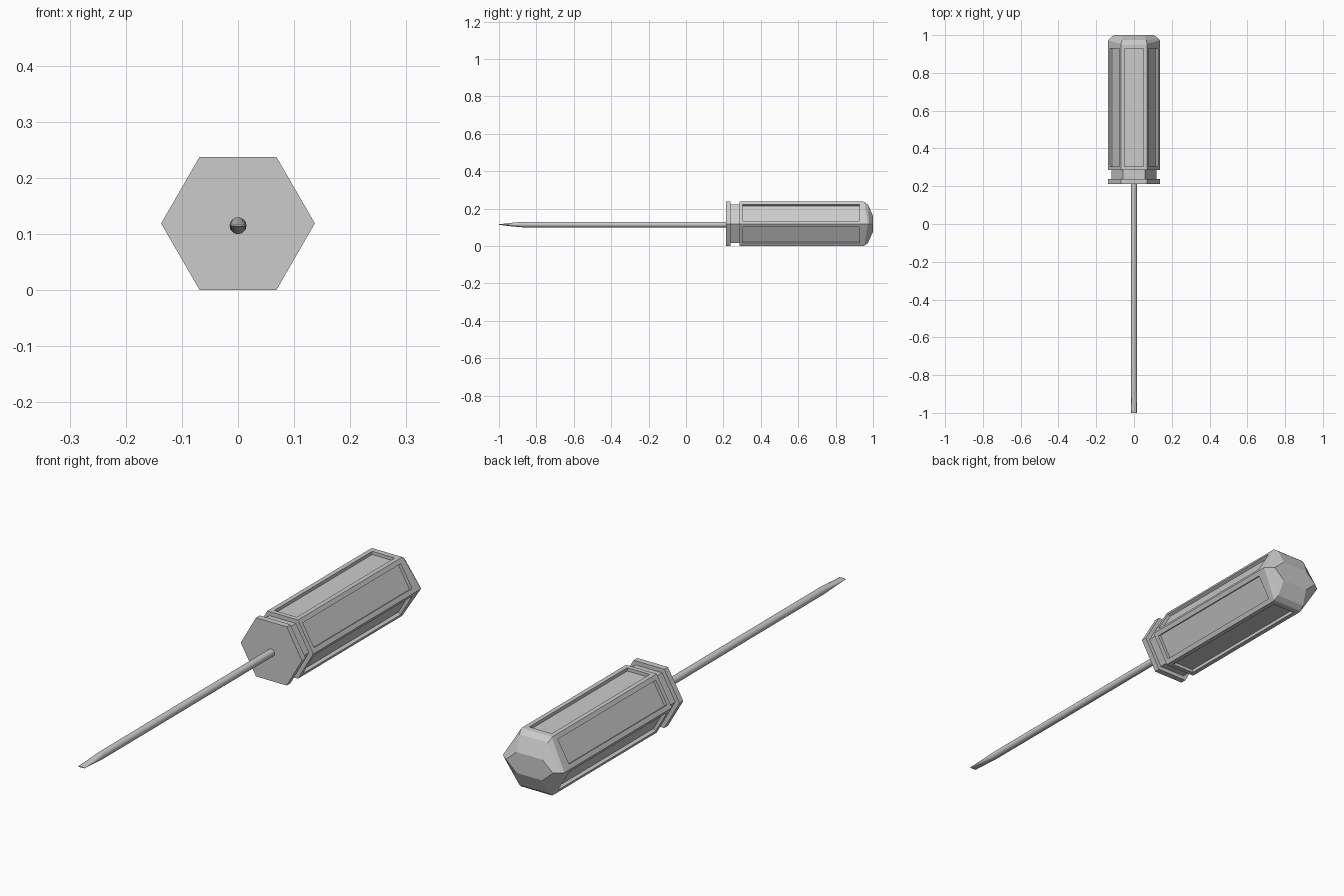
import bpy, bmesh, math

if "Cube" in bpy.data.objects:
    bpy.data.objects.remove(bpy.data.objects["Cube"])

ZC = 0.119       # handle axis height
R = 0.137        # handle corner radius


def hex_ring(r, y):
    return [(r * math.cos(i * math.pi / 3), y, ZC + r * math.sin(i * math.pi / 3))
            for i in range(6)]


def cap_ring(side_x, side_y, top_x, top_z, top_y):
    return [(side_x, side_y, ZC), (top_x, top_y, ZC + top_z), (-top_x, top_y, ZC + top_z),
            (-side_x, side_y, ZC), (-top_x, top_y, ZC - top_z), (top_x, top_y, ZC - top_z)]


def loft(bm, rings):
    loops = [[bm.verts.new(p) for p in ring] for ring in rings]
    bands = []
    for a, b in zip(loops, loops[1:]):
        n = len(a)
        bands.append([bm.faces.new((a[i], a[(i + 1) % n], b[(i + 1) % n], b[i]))
                      for i in range(n)])
    bm.faces.new(loops[0])
    bm.faces.new(loops[-1])
    bmesh.ops.recalc_face_normals(bm, faces=bm.faces[:])
    return bands


def finish(bm, name):
    me = bpy.data.meshes.new(name)
    bm.to_mesh(me)
    bm.free()
    ob = bpy.data.objects.new(name, me)
    bpy.context.collection.objects.link(ob)
    return ob


# Handle: front collar, neck, hexagonal grip and faceted butt
bm = bmesh.new()
bands = loft(bm, [
    hex_ring(R, 0.213), hex_ring(R, 0.237),
    hex_ring(0.118, 0.237), hex_ring(0.118, 0.285),
    hex_ring(R, 0.285), hex_ring(R, 0.947),
    cap_ring(R, 0.972, R / 2, 0.117, 0.954),
    cap_ring(0.131, 0.98, 0.064, 0.102, 0.973),
    cap_ring(0.105, 1.0, 0.058, 0.042, 1.0),
])
# Recessed panel on each grip face
grip = bands[4]
bmesh.ops.inset_individual(bm, faces=grip, thickness=0.026)
for f in bmesh.ops.extrude_discrete_faces(bm, faces=grip)["faces"]:
    bmesh.ops.translate(bm, verts=f.verts[:], vec=f.normal * -0.013)
finish(bm, "handle")

# Shaft with a flattened blade tip
bm = bmesh.new()
N = 20
sections = [(0.23, 0.0150), (-0.87, 0.0150), (-0.90, 0.0125), (-0.95, 0.0075), (-1.0, 0.0015)]
loft(bm, [[(0.015 * math.cos(2 * math.pi * i / N), y,
            0.115 + h * math.sin(2 * math.pi * i / N)) for i in range(N)]
          for y, h in sections])
shaft = finish(bm, "shaft")
bpy.context.view_layer.objects.active = shaft
shaft.select_set(True)
bpy.ops.object.shade_smooth_by_angle(angle=math.radians(30))
